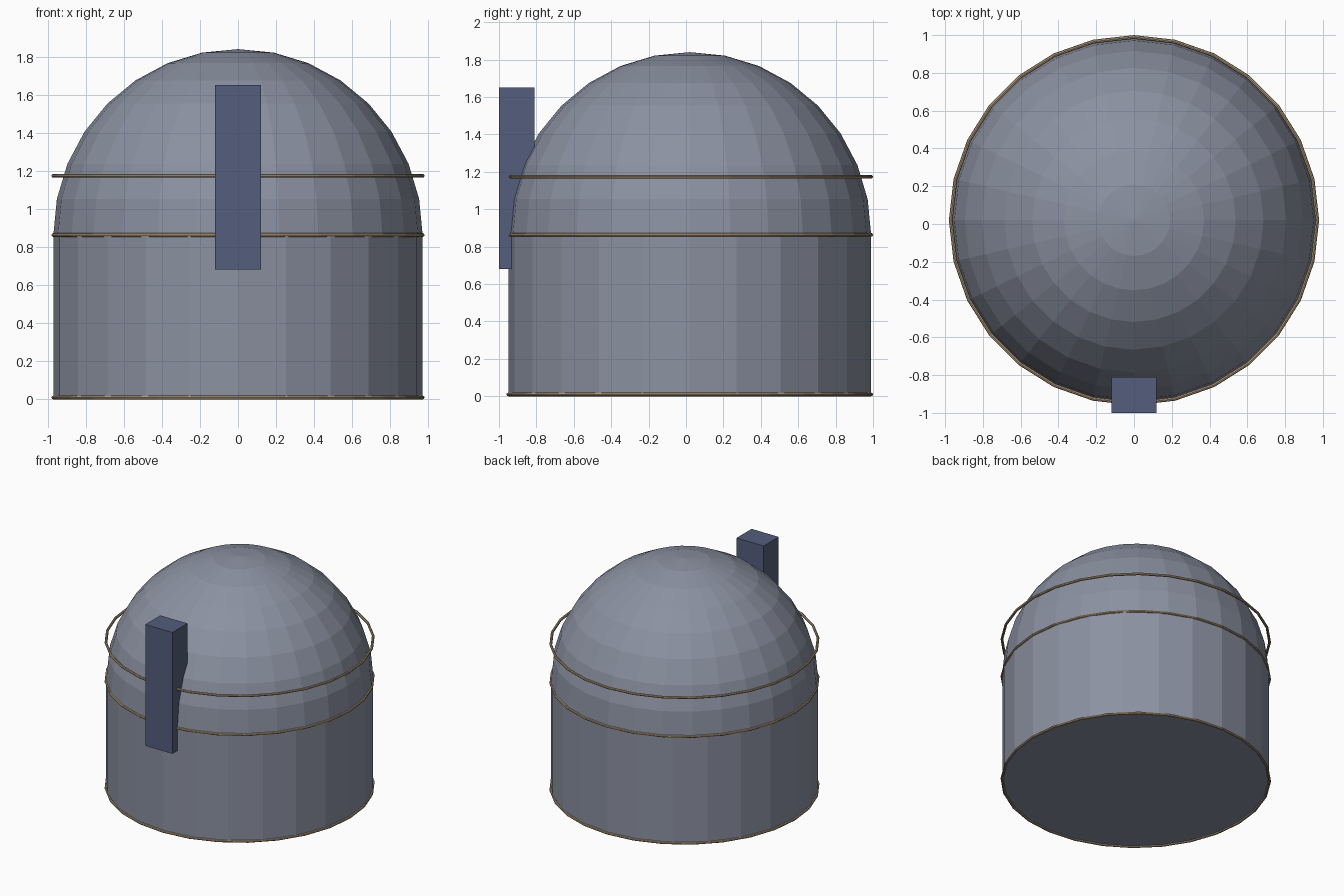
import bpy, bmesh, math

if "Cube" in bpy.data.objects:
    bpy.data.objects.remove(bpy.data.objects["Cube"])

CY = 0.02      # drum centre in y
R = 0.97       # drum radius
SPRING = 0.863 # height where the dome starts


def material(name, rgb):
    m = bpy.data.materials.new(name)
    m.diffuse_color = (*rgb, 1)
    m.use_nodes = True
    m.node_tree.nodes["Principled BSDF"].inputs["Base Color"].default_value = m.diffuse_color
    return m


wall_mat = material("wall_grey", (0.26, 0.285, 0.36))
slit_mat = material("slit_blue", (0.088, 0.112, 0.20))
band_mat = material("band_bronze", (0.45, 0.33, 0.20))


def finish(name, mat):
    ob = bpy.context.object
    ob.name = name
    ob.data.materials.append(mat)
    return ob


# Drum wall
bpy.ops.mesh.primitive_cylinder_add(vertices=24, radius=R, depth=SPRING - 0.01,
                                    location=(0, CY, (SPRING + 0.01) / 2))
finish("drum_wall", wall_mat)

# Dome: upper half of a sphere
bpy.ops.mesh.primitive_uv_sphere_add(segments=28, ring_count=16, radius=R,
                                     location=(0, CY, SPRING))
dome = finish("dome", wall_mat)
dome.scale.z = 1.007
bm = bmesh.new()
bm.from_mesh(dome.data)
bmesh.ops.delete(bm, geom=[v for v in bm.verts if v.co.z < -0.001], context='VERTS')
bm.to_mesh(dome.data)
bm.free()

# Thin bands: base, springing line and the loose one around the dome
for name, z in (("base_band", 0.01), ("spring_band", 0.863), ("dome_band", 1.174)):
    bpy.ops.mesh.primitive_torus_add(major_segments=28, minor_segments=8,
                                     major_radius=R, minor_radius=0.01,
                                     location=(0, CY, z))
    finish(name, band_mat)

# Observation slit housing on the front
bpy.ops.mesh.primitive_cube_add(size=1, location=(0, -0.905, 1.166))
slit = finish("slit_housing", slit_mat)
slit.scale = (0.24, 0.19, 0.970)
